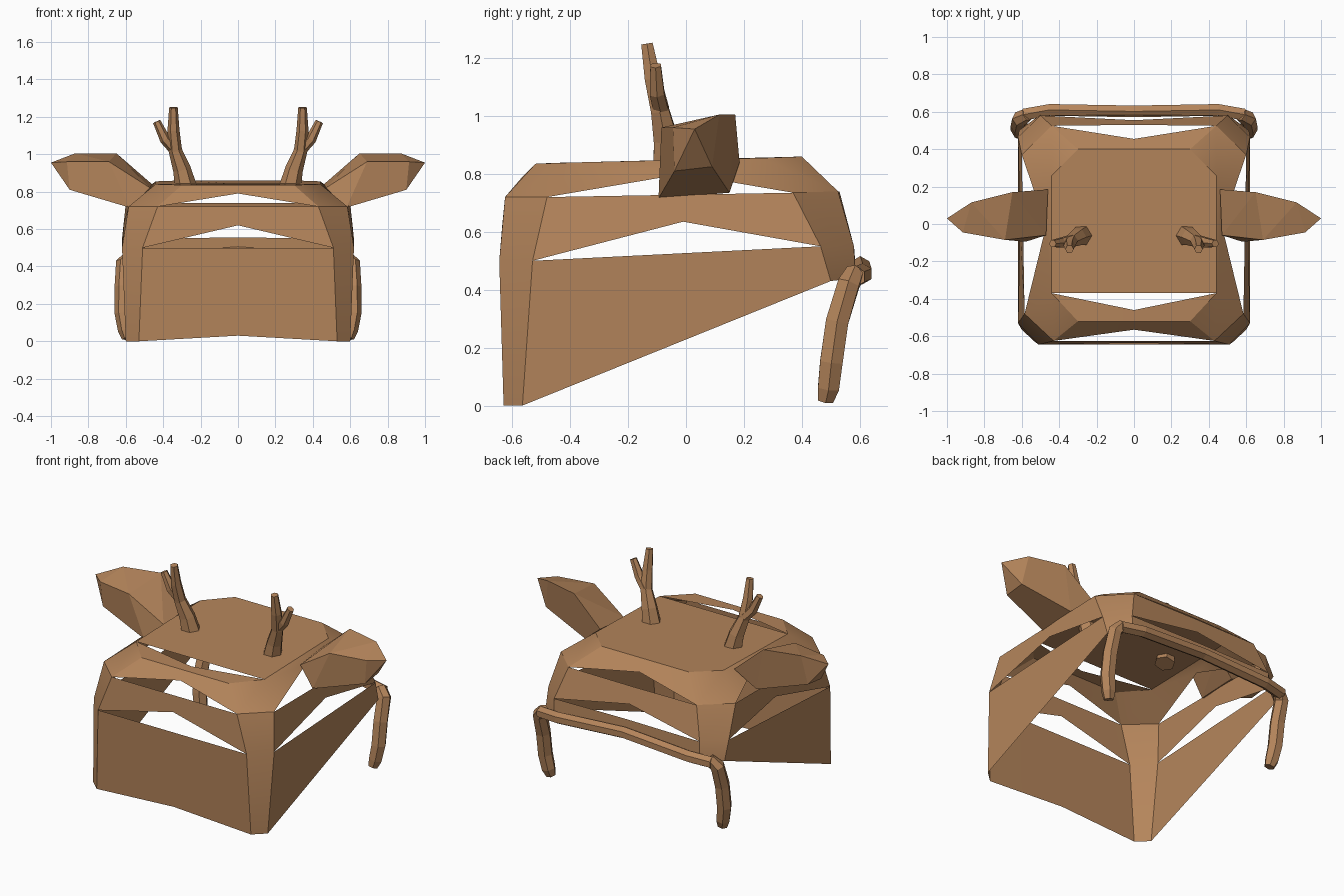
import bpy, bmesh, math
from mathutils import Vector

if "Cube" in bpy.data.objects:
    bpy.data.objects.remove(bpy.data.objects["Cube"], do_unlink=True)

tan = bpy.data.materials.new("warm_tan_brown")
tan.use_nodes = True
tan.diffuse_color = (0.46, 0.235, 0.105, 1)
shader = next(n for n in tan.node_tree.nodes if n.type == 'BSDF_PRINCIPLED')
shader.inputs["Base Color"].default_value = tan.diffuse_color
shader.inputs["Roughness"].default_value = 0.8


def finish(name, bm, mirror=True):
    """Turn a bmesh into an object, mirrored across x."""
    bmesh.ops.recalc_face_normals(bm, faces=bm.faces)
    mesh = bpy.data.meshes.new(name)
    bm.to_mesh(mesh)
    bm.free()
    mesh.materials.append(tan)
    obj = bpy.data.objects.new(name, mesh)
    bpy.context.collection.objects.link(obj)
    if mirror:
        mod = obj.modifiers.new("mirror", 'MIRROR')
        mod.use_clip = True
        mod.merge_threshold = 0.001
    return obj


def add_tube(bm, path, radii, sides=6):
    """Sweep a polygon along a path, with capped ends."""
    points = [Vector(p) for p in path]
    rings = []
    for i, (point, radius) in enumerate(zip(points, radii)):
        before, after = points[max(i - 1, 0)], points[min(i + 1, len(points) - 1)]
        direction = (after - before).normalized()
        side = direction.cross(Vector((0, 1, 0))).normalized()
        up = side.cross(direction)
        ring = []
        for k in range(sides):
            angle = math.tau * k / sides
            ring.append(bm.verts.new(point + radius * (side * math.cos(angle) + up * math.sin(angle))))
        rings.append(ring)
    for lower, upper in zip(rings, rings[1:]):
        for k in range(sides):
            n = (k + 1) % sides
            bm.faces.new((lower[k], lower[n], upper[n], upper[k]))
    bm.faces.new(rings[0][::-1])
    bm.faces.new(rings[-1])


# Hood shell: one half, corner posts joined by panels with open slots
corners = {
    "front_base": (.53, -.63, 0), "side_base": (.6, -.565, 0),
    "front_low": (.51, -.645, .5), "side_low": (.62, -.53, .5),
    "front_high": (.43, -.625, .72), "side_high": (.585, -.48, .72),
    "front_top": (.3, -.52, .835), "side_top": (.44, -.37, .84),
    "rear_base": (.5, .585, .44), "flank_base": (.615, .5, .43),
    "rear_low": (.5, .58, .55), "flank_low": (.62, .465, .55),
    "rear_high": (.44, .525, .74), "flank_high": (.6, .37, .735),
    "rear_top": (.3, .4, .86), "flank_top": (.44, .26, .855),
    "side_arch_low": (.61, -.01, .635), "side_arch_high": (.47, -.01, .8),
    "mid_front_base": (0, -.63, .03), "mid_front_low": (0, -.645, .5),
    "mid_front_arch_low": (0, -.635, .62), "mid_front_high": (0, -.625, .72),
    "mid_front_arch_high": (0, -.565, .79), "mid_front_top": (0, -.52, .835),
    "mid_front_notch": (0, -.46, .838), "mid_crown": (0, -.37, .84),
    "mid_rear_base": (0, .585, .49), "mid_rear_low": (0, .58, .555),
    "mid_rear_arch_low": (0, .555, .64), "mid_rear_high": (0, .53, .74),
    "mid_rear_arch_high": (0, .455, .8), "mid_rear_top": (0, .4, .86),
}
panels = [
    "front_base front_low mid_front_low mid_front_base",
    "front_low front_high mid_front_high mid_front_arch_low",
    "front_high front_top mid_front_top mid_front_arch_high",
    "front_top side_top mid_front_notch mid_front_top",
    "side_top flank_top rear_top mid_rear_top mid_crown",
    "rear_base rear_low mid_rear_low mid_rear_base",
    "rear_low rear_high mid_rear_high mid_rear_arch_low",
    "rear_high rear_top mid_rear_top mid_rear_arch_high",
    "side_base side_low flank_low flank_base",
    "side_low side_arch_low flank_low flank_high side_high",
    "side_high side_arch_high flank_high flank_top side_top",
]
# Corner posts at front and rear
levels = ["base", "low", "high", "top"]
for low, high in zip(levels, levels[1:]):
    for a, b in (("front", "side"), ("rear", "flank")):
        panels.append(f"{a}_{low} {b}_{low} {b}_{high} {a}_{high}")

bm = bmesh.new()
verts = {key: bm.verts.new(co) for key, co in corners.items()}
for panel in panels:
    bm.faces.new([verts[key] for key in panel.split()])
shell = finish("hood_shell", bm)

# Ears: faceted leaf shapes
bm = bmesh.new()
ear = [
    (.46, .185, .84), (.47, -.06, .82), (.58, -.095, .715), (.59, .15, .735),
    (.65, .17, 1.005), (.69, -.085, .96), (.87, .115, 1.005),
    (.915, -.045, .96), (.9, -.04, .81), (.9, .09, .825), (1, .03, .955),
]
for co in ear:
    bm.verts.new(co)
bmesh.ops.convex_hull(bm, input=bm.verts)
bmesh.ops.dissolve_limit(bm, angle_limit=math.radians(3), verts=bm.verts, edges=bm.edges)
finish("ears", bm)

# Antlers: a tapering beam and one short tine
bm = bmesh.new()
add_tube(bm, [(.275, -.06, .81), (.3, -.07, .92), (.335, -.09, 1.02), (.345, -.115, 1.13), (.345, -.135, 1.25)],
         [.06, .048, .036, .032, .023])
add_tube(bm, [(.335, -.085, 1.02), (.39, -.1, 1.08), (.435, -.105, 1.175)], [.03, .029, .021])
finish("antlers", bm)

# Rear strap across the back, then hanging side straps
bm = bmesh.new()
add_tube(bm, [(-.59, .585, .445), (-.45, .61, .455), (0, .602, .48), (.45, .61, .455), (.59, .585, .445)],
         [.036] * 5)
finish("rear_strap", bm, mirror=False)

bm = bmesh.new()
add_tube(bm, [(.57, .585, .46), (.61, .562, .42), (.615, .522, .29), (.615, .502, .15), (.6, .492, .06), (.59, .482, .015)],
         [.035, .043, .045, .045, .042, .03])
for v in bm.verts:
    v.co.z = max(v.co.z, .008)
finish("hanging_straps", bm)

# Soft shading on the shell only, sharp folds kept
bpy.ops.object.select_all(action='DESELECT')
shell.select_set(True)
bpy.context.view_layer.objects.active = shell
bpy.ops.object.shade_smooth_by_angle(angle=math.radians(30))
